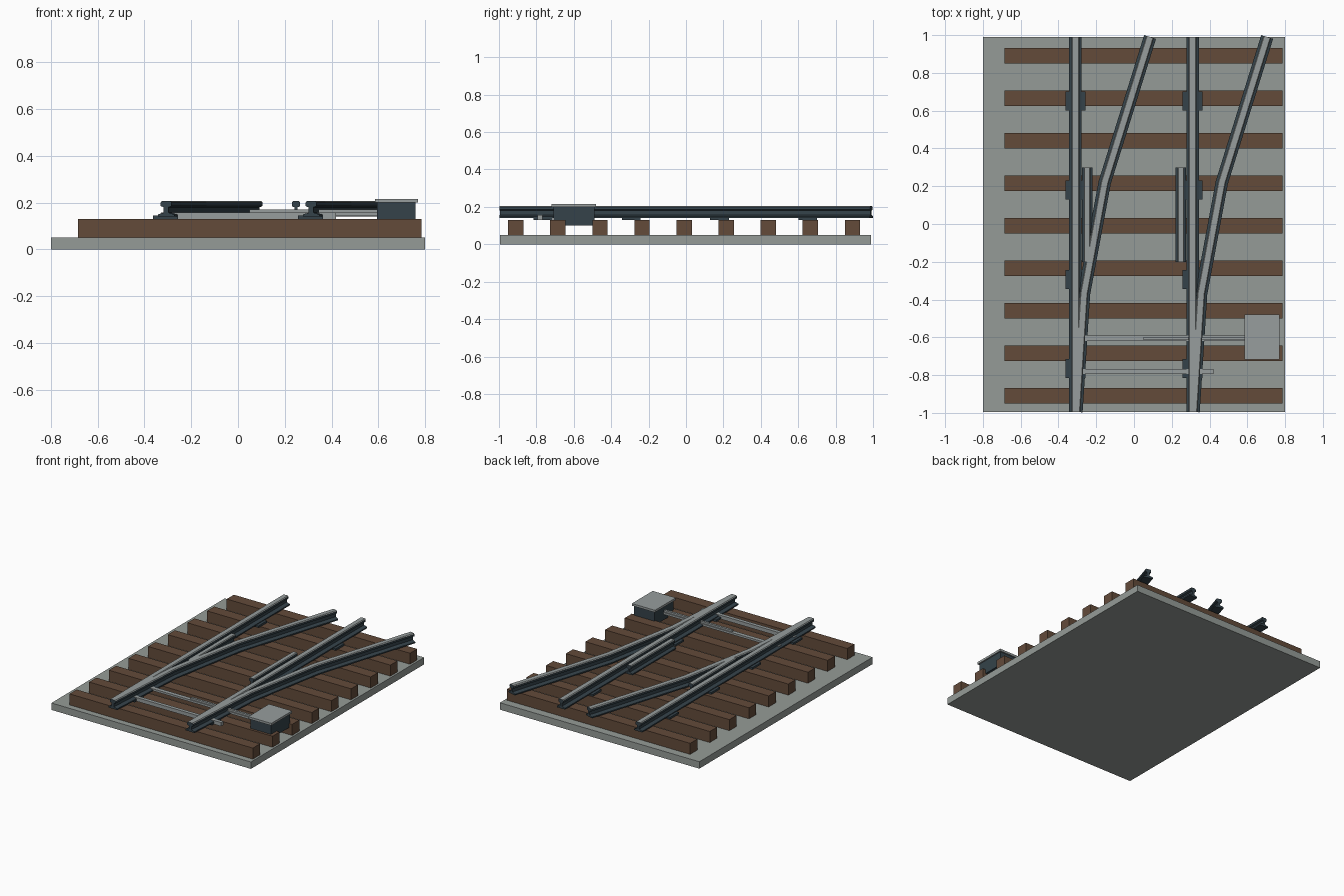
import bpy
import bmesh
from mathutils import Vector

cube = bpy.data.objects.get("Cube")
if cube:
    bpy.data.objects.remove(cube, do_unlink=True)


def material(name, rgb):
    m = bpy.data.materials.new(name)
    m.use_nodes = True
    m.diffuse_color = (*rgb, 1)
    m.node_tree.nodes["Principled BSDF"].inputs["Base Color"].default_value = (*rgb, 1)
    return m


BALLAST = material("ballast grey", (0.30, 0.33, 0.31))
WOOD = material("sleeper brown", (0.125, 0.07, 0.042))
DARK = material("dark iron", (0.035, 0.055, 0.068))
STEEL = material("worn steel", (0.31, 0.34, 0.34))


def finish(name, bm, mats):
    bmesh.ops.recalc_face_normals(bm, faces=bm.faces)
    mesh = bpy.data.meshes.new(name)
    bm.to_mesh(mesh)
    bm.free()
    for m in mats:
        mesh.materials.append(m)
    obj = bpy.data.objects.new(name, mesh)
    bpy.context.collection.objects.link(obj)
    return obj


def box(name, xs, ys, zs, mat):
    """Box spanning the given ranges."""
    bm = bmesh.new()
    bmesh.ops.create_cube(bm, size=1)
    for v in bm.verts:
        v.co = [(r[0] + r[1]) / 2 + c * (r[1] - r[0]) for c, r in zip(v.co, (xs, ys, zs))]
    return finish(name, bm, [mat])


# Right half of the rail section: foot, web, head with chamfered top
HALF = [(0.033, 0.14), (0.033, 0.149), (0.008, 0.157), (0.008, 0.18),
        (0.021, 0.185), (0.021, 0.2), (0.016, 0.206)]
SECTION = HALF + [(-x, z) for x, z in reversed(HALF)]


def rail(name, path, width=1.0):
    """Sweep the rail section along a flat path with mitred joints."""
    pts = [Vector(p) for p in path]
    dirs = [(b - a).normalized() for a, b in zip(pts, pts[1:])]
    bm = bmesh.new()
    rings = []
    for i, p in enumerate(pts):
        before, after = dirs[max(i - 1, 0)], dirs[min(i, len(dirs) - 1)]
        t = (before + after).normalized()
        side = Vector((t.y, -t.x)) / t.dot(after) * width
        rings.append([bm.verts.new((*(p + side * x), z)) for x, z in SECTION])
    n = len(SECTION)
    for a, b in zip(rings, rings[1:]):
        for k in range(n):
            j = (k + 1) % n
            bm.faces.new((a[k], a[j], b[j], b[k]))
    bm.faces.new(rings[0])
    bm.faces.new(rings[-1])
    bm.normal_update()
    # Running surface is bright, the rest is dark iron
    for f in bm.faces:
        f.material_index = int(f.calc_center_median().z > 0.2)
    return finish(name, bm, [DARK, STEEL])


# Ballast bed and sleepers
box("ballast_bed", (-0.8, 0.8), (-0.995, 0.99), (0, 0.05), BALLAST)
for i in range(9):
    y = -0.91 + 0.225 * i
    box(f"sleeper_{i + 1}", (-0.685, 0.785), (y - 0.041, y + 0.041), (0.05, 0.13), WOOD)

# Running rails, diverging rails, check rails and tie plates
for label, x in (("right", -0.31), ("left", 0.31)):
    rail(f"{label}_straight_rail", [(x, -0.995), (x, 0.99)])
    rail(f"{label}_diverging_rail",
         [(x + 0.005, -0.995), (x + 0.045, -0.37), (x + 0.155, 0.22), (x + 0.395, 0.99)])
    c = x + (0.062 if x < 0 else -0.062)
    rail(f"{label}_check_rail", [(c, -0.2), (c, 0.3)], 0.85)
    for i in range(4):
        y = -0.765 + 0.472 * i
        box(f"{label}_tie_plate_{i + 1}", (x - 0.053, x + 0.053),
            (y - 0.05, y + 0.05), (0.13, 0.144), DARK)

# Switch rods
box("front_tie_bar", (-0.33, 0.42), (-0.793, -0.767), (0.13, 0.157), STEEL)
box("rear_tie_bar", (-0.33, 0.6), (-0.62, -0.59), (0.142, 0.157), STEEL)
box("drive_rod", (0.05, 0.6), (-0.613, -0.597), (0.157, 0.17), STEEL)

# Switch motor with lid
box("motor_housing", (0.595, 0.76), (-0.708, -0.49), (0.1, 0.2), DARK)
box("motor_lid", (0.585, 0.77), (-0.718, -0.48), (0.2, 0.216), STEEL)
